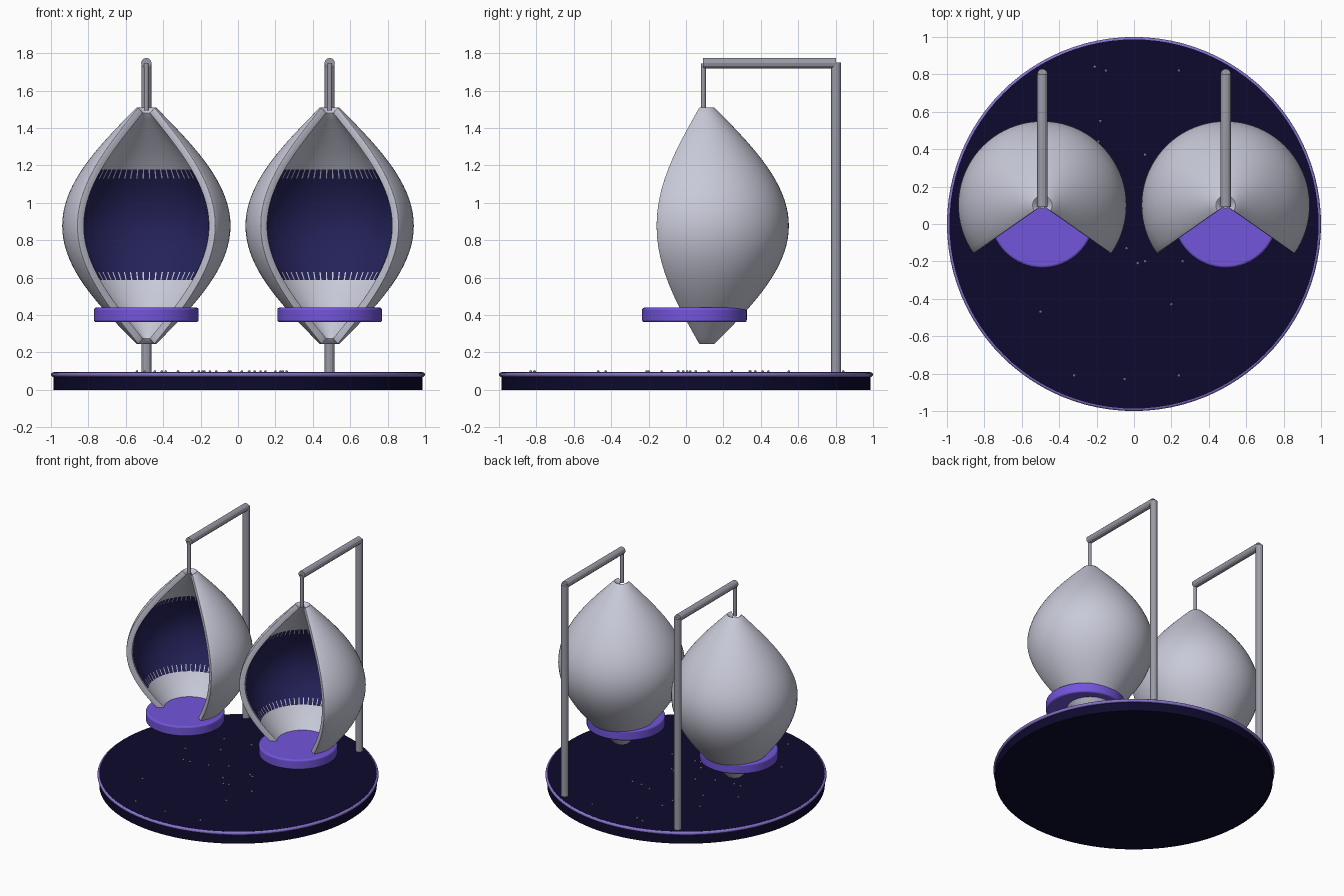
import bpy, bmesh, math, random
from mathutils import Vector

cube = bpy.data.objects.get("Cube")
if cube:
    bpy.data.objects.remove(cube, do_unlink=True)


def material(name, rgb):
    m = bpy.data.materials.new(name)
    m.use_nodes = True
    m.diffuse_color = (*rgb, 1)
    bsdf = next(n for n in m.node_tree.nodes if n.type == 'BSDF_PRINCIPLED')
    bsdf.inputs["Base Color"].default_value = (*rgb, 1)
    return m


SHELL = material("pale grey shell", (0.58, 0.59, 0.69))
METAL = material("grey metal", (0.33, 0.33, 0.39))
LINER = material("navy lining", (0.018, 0.016, 0.10))
FLOOR = material("midnight floor", (0.004, 0.003, 0.026))
CUSHION = material("violet cushion", (0.17, 0.09, 0.71))
TRIM = material("lavender trim", (0.24, 0.17, 0.60))
STAR = material("star white", (0.65, 0.66, 0.75))

CHAIR_X, CHAIR_Y = 0.49, 0.10
BOTTOM, TOP = 0.245, 1.51
FLOOR_Z = 0.095
START, END = math.radians(-35), math.radians(215)


def add_object(name, bm, mat, smooth=None):
    mesh = bpy.data.meshes.new(name)
    bm.to_mesh(mesh)
    bm.free()
    mesh.materials.append(mat)
    obj = bpy.data.objects.new(name, mesh)
    bpy.context.collection.objects.link(obj)
    if smooth:
        bpy.ops.object.select_all(action='DESELECT')
        obj.select_set(True)
        bpy.context.view_layer.objects.active = obj
        bpy.ops.object.shade_smooth_by_angle(angle=math.radians(smooth))
    return obj


def bevel(obj, width, segments=3):
    mod = obj.modifiers.new("rounded edges", 'BEVEL')
    mod.width, mod.segments = width, segments
    mod.limit_method, mod.angle_limit = 'ANGLE', math.radians(50)


def rod(name, start, end, radius, mat, sides=12, smooth=None):
    """Cylinder between two points."""
    a, b = Vector(start), Vector(end)
    bm = bmesh.new()
    bmesh.ops.create_cone(bm, cap_ends=True, segments=sides, radius1=radius,
                          radius2=radius, depth=(b - a).length)
    obj = add_object(name, bm, mat, smooth)
    obj.location = (a + b) / 2
    obj.rotation_euler = (b - a).to_track_quat('Z', 'Y').to_euler()
    return obj


def egg_point(z, inset=0.0):
    """Radius and height on the pod profile, moved inward along its normal."""
    t = math.pi * (z - BOTTOM) / (TOP - BOTTOM)
    r = 0.052 + 0.398 * math.sin(t)
    slope = 0.398 * math.pi / (TOP - BOTTOM) * math.cos(t)
    n = Vector((1, -slope)).normalized()
    return r - n.x * inset, z - n.y * inset


def swept_sheet(profile, angles, skip=lambda row, col: False):
    """Sheet of quads from a profile turned through the given angles."""
    bm = bmesh.new()
    grid = [[bm.verts.new((r * math.cos(a), r * math.sin(a), z)) for a in angles]
            for r, z in profile]
    for i in range(len(profile) - 1):
        for j in range(len(angles) - 1):
            if not skip(i, j):
                bm.faces.new((grid[i][j], grid[i][j + 1],
                              grid[i + 1][j + 1], grid[i + 1][j]))
    return bm


def spread(a, b, n):
    return [a + (b - a) * i / n for i in range(n + 1)]


# Round floor with its trim ring
floor = rod("floor_disc", (0, 0, 0), (0, 0, FLOOR_Z), 0.987, FLOOR, 96, 30)
ring = [(0.987 + 0.013 * math.cos(a), 0.082 + 0.013 * math.sin(a))
        for a in spread(0, -2 * math.pi, 10)]
bm = swept_sheet(ring, spread(0, 2 * math.pi, 96))
bmesh.ops.remove_doubles(bm, verts=bm.verts, dist=0.0001)
bmesh.ops.recalc_face_normals(bm, faces=bm.faces)
add_object("floor_trim_ring", bm, TRIM, 60)

# Small studs scattered on the floor
spots = [(-.21, .84), (-.15, .82), (.24, .82), (-.18, .55), (-.19, .44),
         (-.04, -.13), (.02, -.21), (.06, -.2), (.26, -.2), (.2, -.43),
         (-.5, -.47), (-.32, -.81), (-.05, -.83), (.24, -.81)]
rng = random.Random(4)
spots += [(rng.uniform(-.6, .3), rng.uniform(-.1, .45)) for _ in range(12)]
bm = bmesh.new()
for x, y in spots:
    made = bmesh.ops.create_icosphere(bm, subdivisions=1, radius=0.008)
    bmesh.ops.translate(bm, verts=made["verts"], vec=(x, y, FLOOR_Z + 0.003))
add_object("floor_studs", bm, STAR)

# Angles of the lining: wide strips separated by narrow slits
strips = 41
step = (END - START) / strips
lining_angles = [START + 0.01]
for k in range(1, strips):
    lining_angles += [START + step * k - step * 0.1, START + step * k + step * 0.1]
lining_angles.append(END - 0.01)
lining_heights = [0.56, *spread(0.605, 1.155, 16), 1.205]
last_row = len(lining_heights) - 2

for side, x in (("right", -CHAIR_X), ("left", CHAIR_X)):
    # Egg-shaped pod, open at the front
    profile = [egg_point(z) for z in spread(BOTTOM, TOP, 36)]
    shell = add_object(side + "_pod_shell",
                       swept_sheet(profile, spread(START, END, 56)), SHELL, 40)
    shell.location = (x, CHAIR_Y, 0)
    wall = shell.modifiers.new("wall", 'SOLIDIFY')
    wall.thickness, wall.offset = 0.042, -1
    bevel(shell, 0.012)

    # Dark lining with a slit fringe along both edges
    inner = [egg_point(z, 0.046) for z in lining_heights]
    bm = swept_sheet(inner, lining_angles,
                     lambda row, col: row in (0, last_row) and col % 2 == 1)
    bmesh.ops.reverse_faces(bm, faces=bm.faces)
    lining = add_object(side + "_pod_lining", bm, LINER, 40)
    lining.location = (x, CHAIR_Y, 0)

    # Round seat cushion
    seat = rod(side + "_seat_cushion", (x, 0.045, 0.362), (x, 0.045, 0.44),
               0.28, CUSHION, 64, 40)
    bevel(seat, 0.012)

    # Hanging frame: post, beam and drop rod
    rod(side + "_post", (x, 0.803, FLOOR_Z - 0.005), (x, 0.803, 1.75), 0.027, METAL)
    rod(side + "_beam", (x, 0.09, 1.747), (x, 0.803, 1.747), 0.028, METAL)
    rod(side + "_drop_rod", (x, 0.093, 1.495), (x, 0.093, 1.745), 0.013, METAL)
